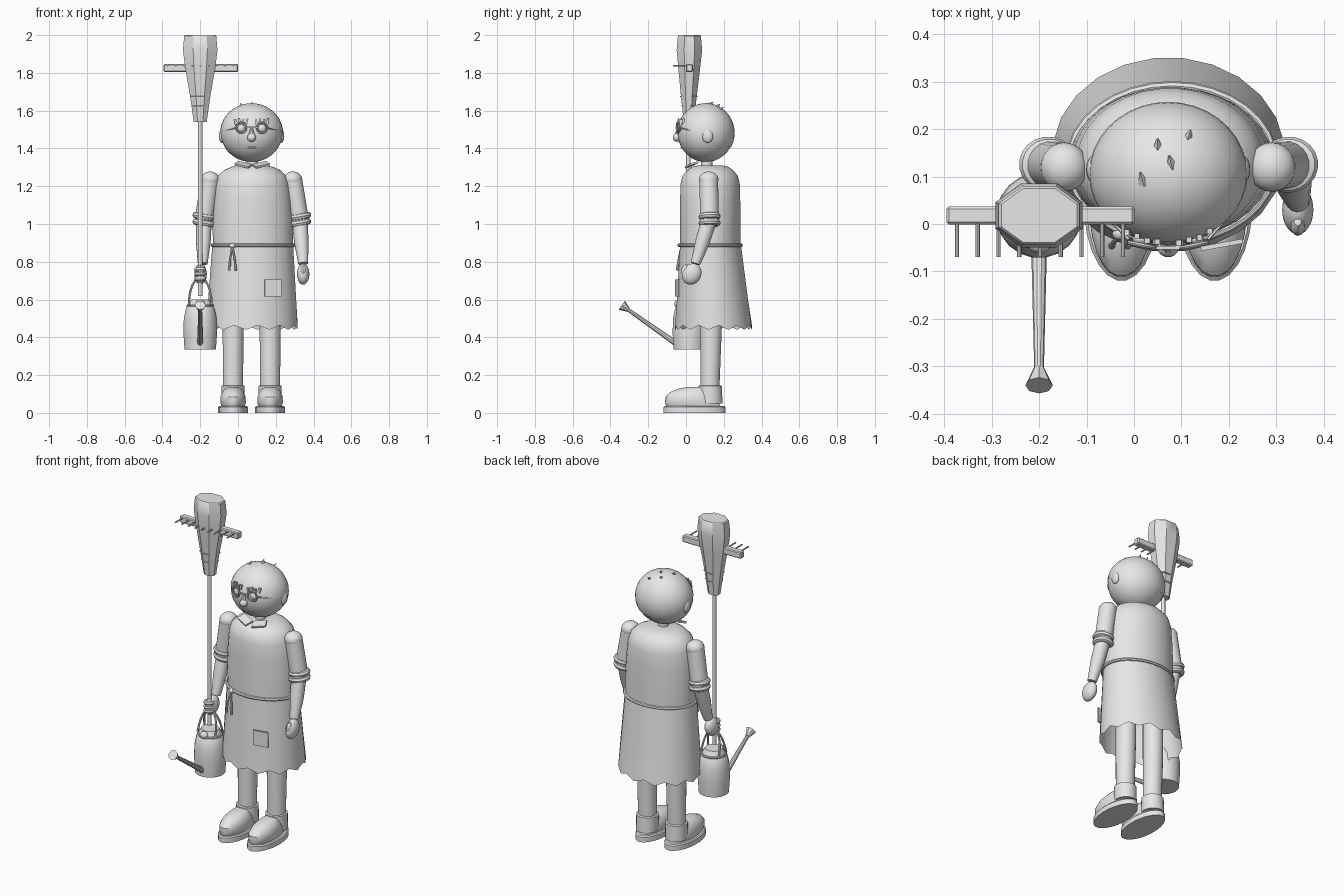
import bpy, bmesh, math
from mathutils import Vector, Matrix

if "Cube" in bpy.data.objects:
    bpy.data.objects.remove(bpy.data.objects["Cube"])

grey = bpy.data.materials.new("light_grey")
grey.diffuse_color = (0.8, 0.8, 0.8, 1)
grey.use_nodes = True
grey.node_tree.nodes["Principled BSDF"].inputs["Base Color"].default_value = grey.diffuse_color


def finish(name, bm):
    bmesh.ops.recalc_face_normals(bm, faces=bm.faces[:])
    me = bpy.data.meshes.new(name)
    bm.to_mesh(me)
    bm.free()
    ob = bpy.data.objects.new(name, me)
    bpy.context.collection.objects.link(ob)
    me.materials.append(grey)
    return ob


def skin(name, rings, caps=True, closed=False):
    """Join equal rings of points into one surface."""
    bm = bmesh.new()
    vs = [[bm.verts.new(p) for p in r] for r in rings]
    n = len(vs[0])
    pairs = list(zip(vs, vs[1:])) + ([(vs[-1], vs[0])] if closed else [])
    for a, b in pairs:
        for i in range(n):
            j = (i + 1) % n
            bm.faces.new((a[i], a[j], b[j], b[i]))
    if caps and not closed:
        bm.faces.new(vs[0])
        bm.faces.new(vs[-1])
    return finish(name, bm)


def loft(name, sections, n=24, caps=True, wave=0):
    """Sections are (cx, cy, z, rx, ry); wave scallops the first one."""
    rings = []
    for k, (cx, cy, z, rx, ry) in enumerate(sections):
        ring = []
        for i in range(n):
            t = 2 * math.pi * (i + 0.5) / n
            dz = wave * math.cos(math.pi * i) if k == 0 else 0
            ring.append((cx + rx * math.cos(t), cy + ry * math.sin(t), z + dz))
        rings.append(ring)
    return skin(name, rings, caps)


def tube(name, pts, radii, n=16):
    pts = [Vector(p) for p in pts]
    rings = []
    for k, p in enumerate(pts):
        d = pts[min(k + 1, len(pts) - 1)] - pts[max(k - 1, 0)]
        q = d.to_track_quat('Z', 'Y')
        rings.append([p + q @ Vector((radii[k] * math.cos(2 * math.pi * i / n),
                                      radii[k] * math.sin(2 * math.pi * i / n), 0)) for i in range(n)])
    return skin(name, rings)


def hoop(name, c, rx, ry, r, rot=Matrix(), n=32, m=8):
    rings = []
    for i in range(n):
        a = 2 * math.pi * i / n
        ring = []
        for j in range(m):
            b = 2 * math.pi * j / m
            k = r * math.cos(b)
            ring.append(Vector(c) + rot @ Vector(((rx + k) * math.cos(a), (ry + k) * math.sin(a), r * math.sin(b))))
        rings.append(ring)
    return skin(name, rings, closed=True)


def ball(name, c, s, rx=0.0, seg=24):
    bm = bmesh.new()
    bmesh.ops.create_uvsphere(bm, u_segments=seg, v_segments=seg // 2, radius=1)
    bm.transform(Matrix.Translation(c) @ Matrix.Rotation(rx, 4, 'X') @ Matrix.Diagonal((*s, 1)))
    return finish(name, bm)


def box(name, c, s, rot=Matrix(), bevel=0):
    bm = bmesh.new()
    bmesh.ops.create_cube(bm, size=1)
    bm.transform(Matrix.Translation(c) @ rot @ Matrix.Diagonal((*s, 1)))
    if bevel:
        bmesh.ops.bevel(bm, geom=bm.edges[:], offset=bevel, segments=1, affect='EDGES')
    return finish(name, bm)


# Shoes and legs
for side, x in (("right", -0.026), ("left", 0.17)):
    loft(side + "_sole", [(x, 0.045, 0, .08, .165), (x, 0.045, .03, .08, .165), (x, 0.045, .036, .074, .158)])
    loft(side + "_shoe", [(x, .04, .034, .062, .145), (x, .03, .055, .068, .143), (x, .025, .085, .067, .135),
                          (x, .03, .11, .058, .115), (x, .05, .13, .042, .085), (x, .06, .138, .02, .045)])
    loft(side + "_ankle_cuff", [(x, .128, .05, .062, .066), (x, .128, .143, .062, .062), (x, .128, .146, .052, .052)])
    loft(side + "_leg", [(x, .127, .12, .053, .05), (x, .132, .45, .056, .058), (x, .132, .87, .056, .058)])

# Torso and scalloped skirt
loft("torso", [(.08, .128, .87, .212, .16), (.078, .128, 1.0, .215, .16), (.077, .128, 1.12, .207, .16),
               (.076, .128, 1.21, .197, .158), (.075, .128, 1.255, .182, .147), (.075, .128, 1.285, .15, .122),
               (.075, .128, 1.303, .11, .095), (.075, .128, 1.31, .07, .065)], 32)
loft("skirt", [(.073, .146, .452, .245, .205), (.075, .14, .6, .235, .19), (.078, .13, .885, .216, .163)],
     24, False, .012)
hoop("belt", (.08, .128, .888), .215, .163, .01)
box("pocket", (.185, -.044, .66), (.09, .01, .09), Matrix.Rotation(.18, 4, 'Z'))
ball("belt_knot", (-.03, -.02, .885), (.016, .014, .014))
for dx in (-.012, .012):
    tube("cord_tail", [(-.03, -.025, .88), (-.03 + dx, -.038, .82), (-.03 + dx * 1.4, -.046, .755)], [.005, .005, .008], 8)

# Neck and collar
loft("neck", [(.075, .11, 1.28, .03, .03), (.075, .11, 1.37, .03, .03)])
for s in (-1, 1):
    box("collar_flap", (.075 + s * .048, .03, 1.314), (.08, .05, .01),
        Matrix.Rotation(s * .35, 4, 'Z') @ Matrix.Rotation(-s * .2, 4, 'Y') @ Matrix.Rotation(.3, 4, 'X'))

# Head with a slightly tilted close cap
HC, HR = Vector((.072, .105, 1.482)), (.163, .149, .154)
ball("head", HC, HR, 0, 36)
bm = bmesh.new()
bmesh.ops.create_uvsphere(bm, u_segments=36, v_segments=20, radius=1)
bmesh.ops.bisect_plane(bm, geom=bm.verts[:] + bm.edges[:] + bm.faces[:], plane_co=(0, 0, -.1),
                       plane_no=(0, .42, .9), clear_inner=True)
bm.transform(Matrix.Translation(HC) @ Matrix.Diagonal((HR[0] * 1.022, HR[1] * 1.022, HR[2] * 1.022, 1)))
finish("cap", bm)


def face_y(x, z):
    u = 1 - ((x - HC.x) / HR[0]) ** 2 - ((z - HC.z) / HR[2]) ** 2
    return HC.y - HR[1] * math.sqrt(max(u, 0))


# Face details
upright = Matrix.Rotation(math.pi / 2, 4, 'X')
for s in (-1, 1):
    x = HC.x + s * .055
    y = face_y(x, 1.51)
    hoop("spectacle_rim", (x, y - .012, 1.51), .028, .028, .0045, upright @ Matrix.Rotation(s * .2, 4, 'Y'), 20, 6)
    ball("eye", (x, y, 1.507), (.021, .012, .021), 0, 16)
    ball("ear", (HC.x + s * .157, .115, 1.465), (.016, .029, .036), 0, 16)
    tube("spectacle_arm", [(x + s * .028, y, 1.51), (x + s * .075, .02, 1.497), (HC.x + s * .167, .11, 1.478)], [.004] * 3, 6)
    for k in range(4):
        bx = x + (k - 1.5) * .02
        bz = 1.538 + .006 * (k % 2)
        box("brow_tuft", (bx, face_y(bx, bz) - .008, bz), (.011, .012, .03),
            Matrix.Rotation(.12 * (k - 1.5), 4, 'Y'))
box("spectacle_bridge", (HC.x, -.05, 1.513), (.056, .007, .007))
ball("nose", (HC.x, -.048, 1.458), (.023, .022, .023), 0, 20)
tube("nose_bridge", [(HC.x, -.036, 1.51), (HC.x, -.048, 1.465)], [.007, .018], 10)
box("mouth", (HC.x, face_y(HC.x, 1.405), 1.405), (.045, .008, .008), bevel=.002)

# Hair tufts on the crown
for x, y, a in ((.05, .165, 0), (.112, .185, -.5), (.08, .13, .4), (.02, .095, .5)):
    z = HC.z + HR[2] * math.sqrt(1 - ((x - HC.x) / HR[0]) ** 2 - ((y - HC.y) / HR[1]) ** 2)
    tip = (x - .015 * math.sin(a), y + .015 * math.cos(a), z + .012)
    tube("hair_tuft", [(x, y - .01, z - .004), tip], [.012, .002], 4)

# Arms with rolled sleeves
arms = {"left": [(.29, .12, 1.235), (.326, .125, 1.02), (.345, .05, .79), (.345, .03, .735)],
        "right": [(-.147, .12, 1.235), (-.18, .125, 1.02), (-.187, .055, .79), (-.198, .035, .735)]}
for side, (a, b, c, d) in arms.items():
    ball(side + "_shoulder", a, (.05, .052, .043))
    tube(side + "_upper_arm", [a, b], [.05, .05], 20)
    ball(side + "_elbow", b, (.042, .042, .042))
    tilt = (Vector(b) - Vector(a)).to_track_quat('Z', 'Y').to_matrix().to_4x4()
    for dz in (-.014, .02):
        hoop(side + "_sleeve_roll", (b[0], b[1], b[2] + dz), .042, .046, .017, tilt, 20)
    tube(side + "_forearm", [(b[0], b[1], b[2] + .01), (Vector(b) + Vector(c)) / 2, c], [.042, .039, .026], 16)
    ball(side + "_hand", d, (.033, .05, .058), -.5)
    ball(side + "_thumb", (d[0], d[1] - .032, d[2] + .02), (.016, .022, .032), -.3, 12)
for z in (.71, .735, .76):
    hoop("gripping_finger", (-.2, .008, z), .02, .02, .012, Matrix(), 14)

# Long pole with a faceted head
tube("pole", [(-.2, .012, .62), (-.2, .012, 1.56)], [.012, .012], 12)
loft("broom_head", [(-.2, .015, 1.54, .037, .03), (-.2, .015, 1.625, .05, .039), (-.2, .015, 1.675, .058, .045),
                    (-.2, .017, 1.82, .085, .062), (-.2, .018, 1.92, .099, .073), (-.2, .018, 1.995, .092, .066),
                    (-.2, .018, 2.0, .086, .062)], 8)
for z, rx, ry in ((1.625, .051, .04), (1.675, .059, .046)):
    hoop("binding_ring", (-.2, .015, z), rx - .003, ry - .003, .004, Matrix.Rotation(math.pi / 8, 4, 'Z'), 8, 6)

# Rake bar and tines
box("rake_bar", (-.197, .018, 1.826), (.396, .038, .04), bevel=.005)
for i in range(9):
    x = -.373 + i * .0437
    tube("rake_tine", [(x, .01, 1.838), (x, -.07, 1.838)], [.0045, .0045], 8)

# Watering can
CX, CY = -.2, .018
loft("can_body", [(CX, CY, .335, .084, .084), (CX, CY, .42, .09, .09), (CX, CY, .5, .088, .088),
                  (CX, CY, .555, .076, .076), (CX, CY, .575, .062, .062), (CX, CY, .6, .05, .05)], 20)
hoop("can_rim", (CX, CY, .568), .066, .066, .007, Matrix(), 20)
for dy in (-.035, .035):
    arch = [(CX + .06 * math.cos(t), CY + dy * (1 - math.sin(t)), .575 + .14 * math.sin(t))
            for t in [math.pi * i / 12 for i in range(13)]]
    tube("can_handle", arch, [.006] * 13, 8)
ball("can_knob", (CX, CY - .06, .578), (.025, .02, .022), 0, 12)
tube("can_spout", [(CX, -.03, .35), (CX, -.07, .38), (CX, -.315, .552)], [.017, .016, .01], 10)
tube("can_rose", [(CX, -.305, .545), (CX, -.34, .57)], [.012, .029], 8)

# Smooth shading with crisp edges
bpy.ops.object.select_all(action='SELECT')
bpy.context.view_layer.objects.active = bpy.context.selected_objects[0]
bpy.ops.object.shade_smooth_by_angle(angle=math.radians(32))
